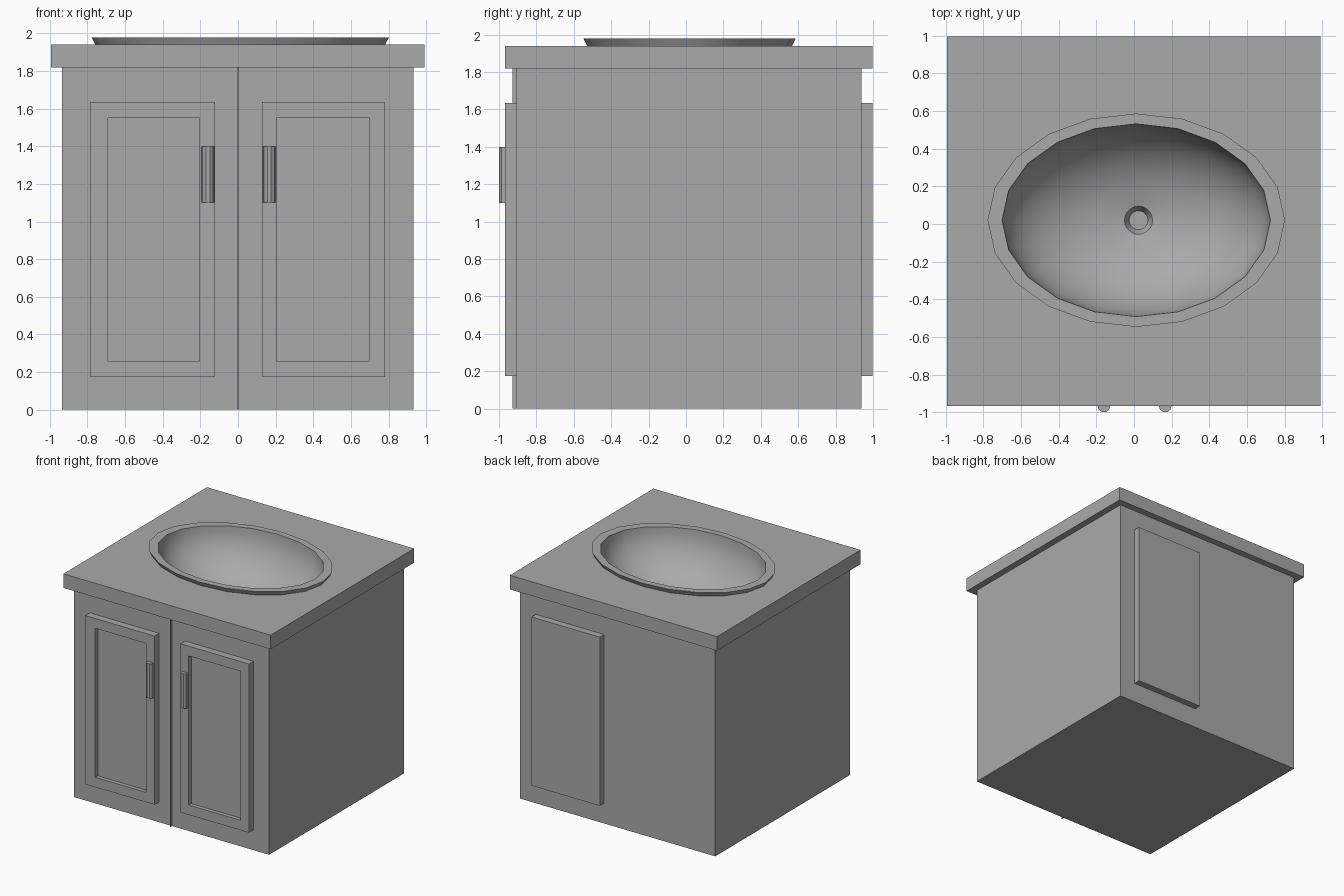
import bpy, bmesh
from math import sin, cos, pi, radians
from mathutils import Vector, Matrix

if "Cube" in bpy.data.objects:
    bpy.data.objects.remove(bpy.data.objects["Cube"])

# One plain grey for every part
grey = bpy.data.materials.new("plain grey")
grey.use_nodes = True
grey.diffuse_color = (0.4, 0.4, 0.4, 1)
grey.node_tree.nodes["Principled BSDF"].inputs["Base Color"].default_value = (0.4, 0.4, 0.4, 1)


def finish(name, bm, recalc=True):
    if recalc:
        bmesh.ops.recalc_face_normals(bm, faces=bm.faces)
    mesh = bpy.data.meshes.new(name)
    bm.to_mesh(mesh)
    bm.free()
    mesh.materials.append(grey)
    obj = bpy.data.objects.new(name, mesh)
    bpy.context.collection.objects.link(obj)
    return obj


def box(x, y, z):
    """Box mesh from three (low, high) ranges."""
    bm = bmesh.new()
    bmesh.ops.create_cube(bm, size=1)
    for v in bm.verts:
        v.co = [r[0] if c < 0 else r[1] for c, r in zip(v.co, (x, y, z))]
    bm.normal_update()
    return bm


def ring(bm, rx, ry, z, cx, cy=0.02, n=20):
    return [bm.verts.new((cx + rx * cos(2 * pi * i / n), cy + ry * sin(2 * pi * i / n), z))
            for i in range(n)]


def door(name, x, panel_x):
    """Slab door with a recessed centre panel."""
    bm = box(x, (-0.967, -0.9), DOOR_Z)
    face = min(bm.faces, key=lambda f: f.calc_center_median().y)
    bmesh.ops.inset_individual(bm, faces=[face], thickness=0.05)
    mid = face.calc_center_median()
    for v in face.verts:
        v.co.x = panel_x[v.co.x > mid.x]
        v.co.z = PANEL_Z[v.co.z > mid.z]
    deep = bmesh.ops.extrude_discrete_faces(bm, faces=[face])["faces"][0]
    bmesh.ops.translate(bm, verts=deep.verts, vec=(0, 0.035, 0))
    finish(name, bm)


def handle(name, x):
    bm = bmesh.new()
    bmesh.ops.create_cone(bm, cap_ends=True, segments=10, radius1=0.034, radius2=0.034, depth=0.3,
                          matrix=Matrix.Translation((x, -0.967, 1.25)) @ Matrix.Rotation(pi / 2, 4, 'Z'))
    finish(name, bm)


DOOR_Z = (0.175, 1.635)
PANEL_Z = (0.26, 1.55)
FLOOR_X = 0.024

# Cabinet, open at the top where the basin hangs in
bm = box((-0.936, 0.932), (-0.905, 0.937), (0, 1.82))
lid = max(bm.faces, key=lambda f: f.calc_center_median().z)
bmesh.ops.delete(bm, geom=[lid], context='FACES_ONLY')
finish("cabinet", bm, recalc=False)

# Centre strip between the doors
finish("centre_strip", box((-0.003, 0.003), (-0.927, -0.9), (0, 1.82)))

# Doors, handles and the back panel
door("right_door", (-0.787, -0.122), (-0.69, -0.205))
door("left_door", (0.128, 0.782), (0.205, 0.70))
handle("right_handle", -0.16)
handle("left_handle", 0.166)
finish("back_panel", box((0.128, 0.782), (0.93, 0.996), DOOR_Z))

# Countertop with an oval opening
bm = bmesh.new()
corners = [bm.verts.new((x, y, 1.94)) for x, y in
           ((-0.995, -0.967), (0.99, -0.967), (0.99, 0.996), (-0.995, 0.996))]
for loop in (corners, ring(bm, 0.745, 0.53, 1.94, 0.012)):
    for i, v in enumerate(loop):
        bm.edges.new((v, loop[i - 1]))
bmesh.ops.triangle_fill(bm, use_beauty=True, edges=bm.edges[:], normal=(0, 0, 1))
geo = bmesh.ops.extrude_face_region(bm, geom=bm.faces[:], use_keep_orig=True)["geom"]
bmesh.ops.translate(bm, verts=[g for g in geo if isinstance(g, bmesh.types.BMVert)],
                    vec=(0, 0, -0.122))
finish("countertop", bm)

# Basin: flared rim, half-oval bowl and a round drain well
bm = bmesh.new()
depth, top = 0.45, 1.978
rings = [ring(bm, 0.764, 0.543, 1.93, 0.012), ring(bm, 0.79, 0.567, top, 0.012)]
steps = 12
for i in range(steps):
    t = radians(80) * i / steps
    rings.append(ring(bm, 0.713 * cos(t), 0.512 * cos(t), top - depth * sin(t), 0.012))
floor = top - depth
rings.append(ring(bm, 0.075, 0.075, floor, FLOOR_X))
rings.append(ring(bm, 0.05, 0.05, floor - 0.05, FLOOR_X))
for a, b in zip(rings, rings[1:]):
    for i in range(len(a)):
        bm.faces.new((a[i - 1], a[i], b[i], b[i - 1]))
bm.faces.new(rings[-1])
basin = finish("basin", bm, recalc=False)

bpy.ops.object.select_all(action='DESELECT')
basin.select_set(True)
bpy.context.view_layer.objects.active = basin
bpy.ops.object.shade_smooth_by_angle(angle=radians(32))
